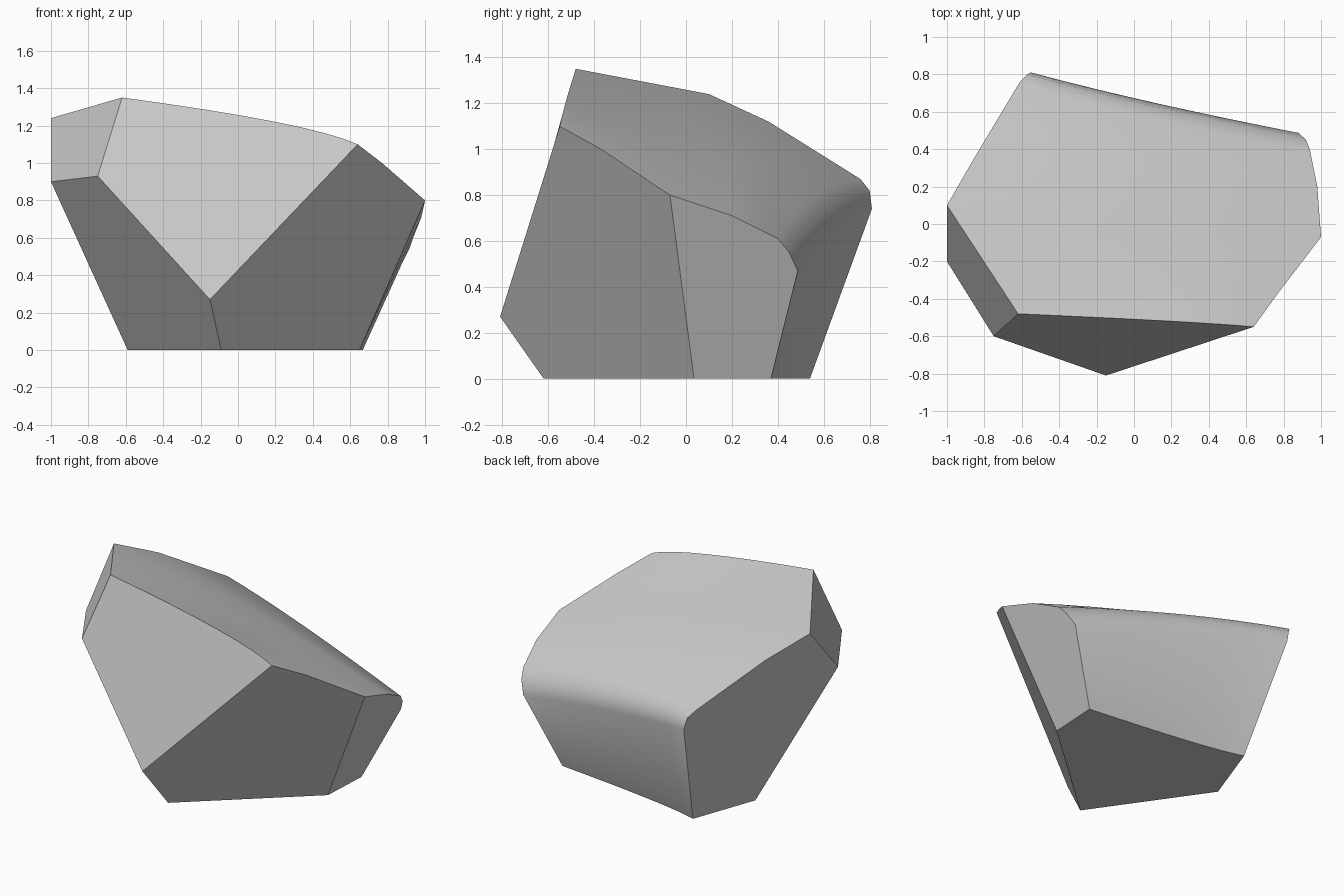
import bpy
import bmesh
from mathutils import Vector

cube = bpy.data.objects.get("Cube")
if cube:
    bpy.data.objects.remove(cube, do_unlink=True)

COLUMNS = 8

# Weathered skin: cross-sections (left, middle, right) from the front rim,
# over the top and rounded back crest, down to the base
sections = [
    ((-.62, -.48, 1.35), (.2, -.52, 1.22), (.64, -.55, 1.10)),
    ((-.81, -.19, 1.295), (.08, -.3, 1.16), (.77, -.37, 1.0)),
    ((-1, .1, 1.24), (0, -.06, 1.09), (1, -.07, .8)),
    ((-.85, .36, 1.12), (.05, .22, .98), (.98, .2, .71)),
    ((-.61, .76, .87), (.1, .56, .80), (.94, .40, .61)),
    ((-.57, .80, .82), (.1, .63, .73), (.92, .45, .55)),
    ((-.55, .81, .74), (.1, .65, .63), (.88, .487, .47)),
    ((-.43, .54, 0), (-.05, .46, 0), (.667, .37, 0)),
]

# Corners shared only by the broken facets
corners = {
    "shoulder": (-.75, -.60, .93),
    "side": (-1, -.20, .90),
    "nose": (-.15, -.81, .27),
    "base_front": (-.09, -.62, 0),
    "base_left": (-.59, .10, 0),
    "base_right": (.65, .035, 0),
}


def arc(a, b, c, t):
    """Quadratic curve passing through three points."""
    a, b, c = Vector(a), Vector(b), Vector(c)
    return a * (1 - t) * (1 - 2 * t) + b * 4 * t * (1 - t) + c * t * (2 * t - 1)


bm = bmesh.new()
grid = [[bm.verts.new(arc(*s, i / COLUMNS)) for i in range(COLUMNS + 1)]
        for s in sections]
c = {name: bm.verts.new(p) for name, p in corners.items()}

# Smooth skin
for r0, r1 in zip(grid, grid[1:]):
    for i in range(COLUMNS):
        bm.faces.new((r0[i], r0[i + 1], r1[i + 1], r1[i])).smooth = True

# Flat broken facets
left = [row[0] for row in grid]
right = [row[-1] for row in grid]
facets = [
    grid[0] + [c["nose"], c["shoulder"]],
    left[:3] + [c["side"], c["shoulder"]],
    [c[n] for n in ("shoulder", "side", "base_left", "base_front", "nose")],
    left[2:] + [c["base_left"], c["side"]],
    right[:3] + [c["base_right"], c["base_front"], c["nose"]],
    right[2:] + [c["base_right"]],
    grid[-1] + [c["base_right"], c["base_front"], c["base_left"]],
]
for verts in facets:
    face = bm.faces.new(verts)
    face.smooth = False
    for edge in face.edges:
        edge.smooth = False
bmesh.ops.recalc_face_normals(bm, faces=bm.faces)

mesh = bpy.data.meshes.new("rock_chunk")
bm.to_mesh(mesh)
bm.free()
rock = bpy.data.objects.new("rock_chunk", mesh)
bpy.context.collection.objects.link(rock)

# Stone colour
stone = bpy.data.materials.new("grey_stone")
stone.use_nodes = True
colour = (.6, .6, .6, 1)
stone.diffuse_color = colour
stone.node_tree.nodes["Principled BSDF"].inputs["Base Color"].default_value = colour
mesh.materials.append(stone)
